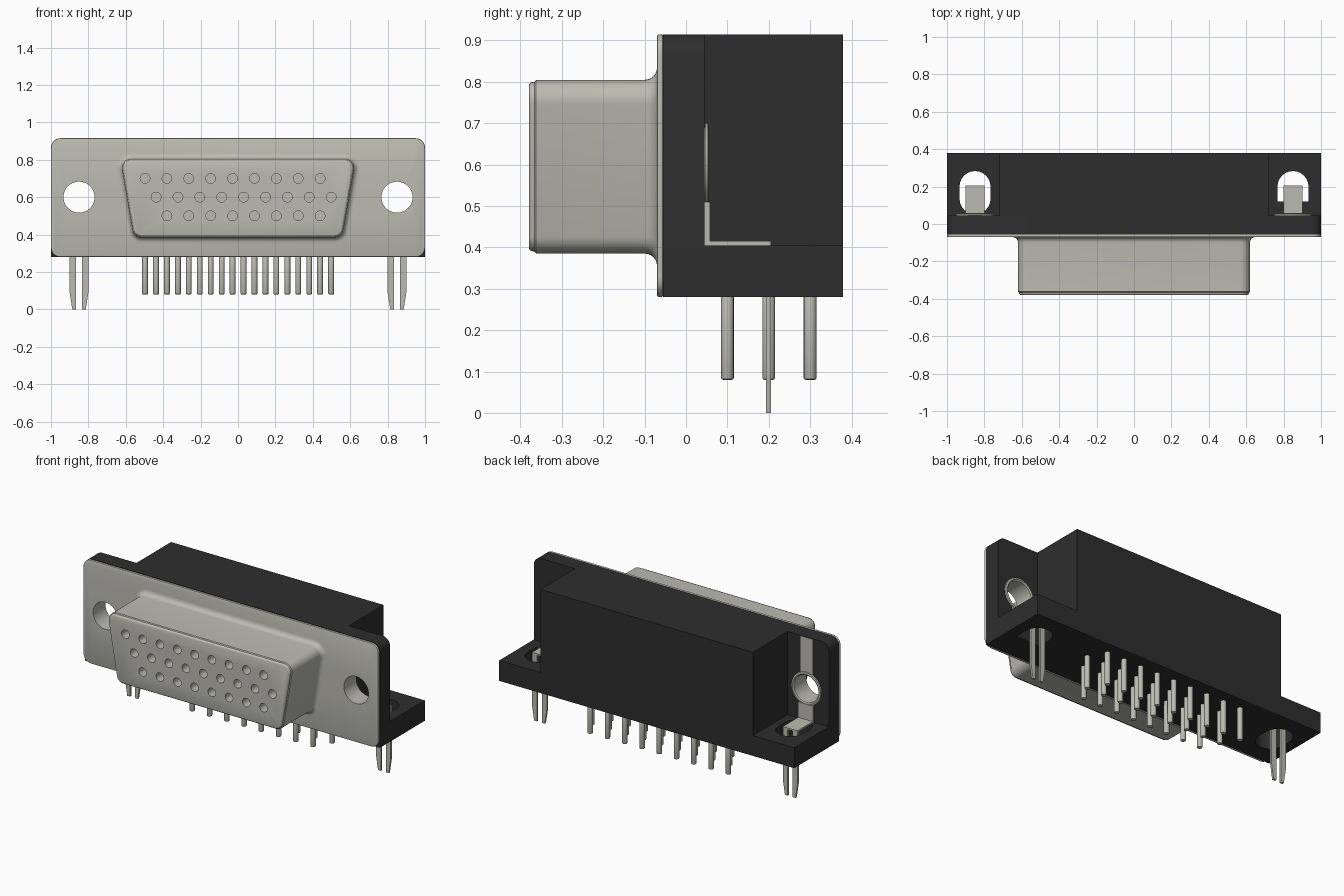
import bpy, bmesh, math
from mathutils import Matrix, Vector

cube = bpy.data.objects.get("Cube")
if cube:
    bpy.data.objects.remove(cube, do_unlink=True)


def material(name, rgb, rough):
    m = bpy.data.materials.new(name)
    m.use_nodes = True
    m.diffuse_color = (*rgb, 1)
    b = m.node_tree.nodes["Principled BSDF"]
    b.inputs["Base Color"].default_value = (*rgb, 1)
    b.inputs["Roughness"].default_value = rough
    return m


METAL = material("warm grey metal", (0.50, 0.50, 0.44), 0.5)
BLACK = material("black plastic", (0.027, 0.027, 0.027), 0.6)


def finish(name, bm, mat):
    bmesh.ops.recalc_face_normals(bm, faces=bm.faces)
    me = bpy.data.meshes.new(name)
    bm.to_mesh(me)
    bm.free()
    ob = bpy.data.objects.new(name, me)
    bpy.context.collection.objects.link(ob)
    me.materials.append(mat)
    return ob


def activate(ob):
    bpy.ops.object.select_all(action='DESELECT')
    ob.select_set(True)
    bpy.context.view_layer.objects.active = ob


def smooth(ob, angle=30):
    activate(ob)
    bpy.ops.object.shade_smooth_by_angle(angle=math.radians(angle))


def bevel(ob, width, segments=2):
    m = ob.modifiers.new("bevel", 'BEVEL')
    m.width, m.segments, m.limit_method = width, segments, 'ANGLE'
    m.angle_limit = math.radians(50)
    activate(ob)
    bpy.ops.object.modifier_apply(modifier=m.name)


def cut(ob, cutter):
    cutter.hide_render = True
    m = ob.modifiers.new("cut", 'BOOLEAN')
    m.operation, m.solver, m.object = 'DIFFERENCE', 'EXACT', cutter
    activate(ob)
    bpy.ops.object.modifier_apply(modifier=m.name)
    bpy.data.objects.remove(cutter, do_unlink=True)


def extrude(name, pts, axis, a, b, mat):
    """Prism from a 2D outline: axis 'y' takes (x, z), axis 'z' takes (x, y)."""
    bm = bmesh.new()
    place = (lambda p, t: (p[0], t, p[1])) if axis == 'y' else (lambda p, t: (p[0], p[1], t))
    r0 = [bm.verts.new(place(p, a)) for p in pts]
    r1 = [bm.verts.new(place(p, b)) for p in pts]
    bm.faces.new(r0)
    bm.faces.new(r1)
    n = len(pts)
    for i in range(n):
        bm.faces.new((r0[i], r0[(i + 1) % n], r1[(i + 1) % n], r1[i]))
    return finish(name, bm, mat)


def rect(x0, x1, y0, y1):
    return [(x0, y0), (x1, y0), (x1, y1), (x0, y1)]


def arc(cx, cy, r, a0, a1, n=8):
    return [(cx + r * math.cos(math.radians(a0 + (a1 - a0) * i / n)),
             cy + r * math.sin(math.radians(a0 + (a1 - a0) * i / n))) for i in range(n + 1)]


def cylinders(name, spots, r, a, b, axis, mat, seg=16):
    """Several equal cylinders in one mesh, from a to b along the axis."""
    bm = bmesh.new()
    for p in spots:
        if axis == 'y':
            mtx = Matrix.Translation((p[0], (a + b) / 2, p[1])) @ Matrix.Rotation(math.pi / 2, 4, 'X')
        else:
            mtx = Matrix.Translation((p[0], p[1], (a + b) / 2))
        bmesh.ops.create_cone(bm, cap_ends=True, segments=seg, radius1=r, radius2=r,
                              depth=b - a, matrix=mtx)
    return finish(name, bm, mat)


TOP, BASE, HX, HZ = 0.915, 0.28, 0.85, 0.6
HOLES = [(-HX, HZ), (HX, HZ)]

# Front mounting plate with rounded corners and screw holes
R = 0.05
outline = (arc(1 - R, TOP - R, R, 0, 90) + arc(R - 1, TOP - R, R, 90, 180)
           + arc(R - 1, BASE + R, R, 180, 270) + arc(1 - R, BASE + R, R, 270, 360))
plate = extrude("front_plate", outline, 'y', -0.07, -0.055, METAL)
bevel(plate, 0.005)
cut(plate, cylinders("plate_cutter", HOLES, 0.083, -0.2, 0.2, 'y', METAL, 40))
smooth(plate)

# Tapered plug shell: rings of an offset rounded trapezoid
def shell_ring(d):
    r = 0.05 + d
    return (arc(0.57, 0.755, r, -10, 90) + arc(-0.57, 0.755, r, 90, 190)
            + arc(-0.515, 0.435, r, 190, 270) + arc(0.515, 0.435, r, 270, 350))


steps = [(-0.06, 0.03)]
for i in range(7):
    t = math.radians(90 - 15 * i)
    steps.append((-0.10 + 0.03 * math.sin(t), 0.03 - 0.03 * math.cos(t)))
steps += [(-0.362, 0), (-0.366, -0.005), (-0.374, -0.006), (-0.378, -0.009), (-0.38, -0.014)]
bm = bmesh.new()
rings = [[bm.verts.new((x, y, z)) for x, z in shell_ring(d)] for y, d in steps]
for a, b in zip(rings, rings[1:]):
    for i in range(len(a)):
        j = (i + 1) % len(a)
        bm.faces.new((a[i], a[j], b[j], b[i]))
bm.faces.new(rings[0])
bm.faces.new(rings[-1])
shell = finish("plug_shell", bm, METAL)

# Three staggered rows of contacts: start x, count, socket height, pin depth
P = 0.117
ROWS = [(-0.497, 9, 0.7, 0.3), (-0.438, 9, 0.6, 0.2), (-0.38, 8, 0.5, 0.1)]
sockets = [(x + P * i, z) for x, n, z, y in ROWS for i in range(n)]
cut(shell, cylinders("socket_cutter", sockets, 0.026, -0.5, -0.32, 'y', METAL, 20))
smooth(shell, 40)

# Solder pins under the housing
pins = cylinders("solder_pins", [(x + P * i, y) for x, n, z, y in ROWS for i in range(n)],
                 0.0155, 0.08, 0.30, 'z', METAL)
bevel(pins, 0.005)
smooth(pins)

# Housing: flange behind the plate (square lower corners) and the main block
flange_pts = ([(-1, BASE), (1, BASE)] + arc(1 - R, TOP - R, R, 0, 90)
              + arc(R - 1, TOP - R, R, 90, 180))
flange = extrude("housing_flange", flange_pts, 'y', -0.055, 0.045, BLACK)
cut(flange, cylinders("flange_cutter", HOLES, 0.092, -0.2, 0.2, 'y', BLACK, 40))
smooth(flange)
extrude("housing_block", rect(-0.72, 0.72, 0.045, 0.38), 'z', BASE, TOP, BLACK)

for side, s in (("left", 1), ("right", -1)):
    # Foot with a slot for the board lock
    x0, x1 = sorted((s * 0.72, s))
    foot = extrude(side + "_foot", rect(x0, x1, 0.045, 0.38), 'z', BASE, 0.405, BLACK)
    cx, r = s * HX, 0.083
    front = [(cx - r, 0.12), (cx + r, 0.12)] if s > 0 else arc(cx, 0.135, r, 180, 360, 12)
    slot = front + arc(cx, 0.2, r, 0, 180, 12)
    cut(foot, extrude("slot_cutter", slot, 'z', 0.2, 0.5, BLACK))
    smooth(foot)

    # Metal sleeve through the screw hole, flared at the back
    bm = bmesh.new()
    prof = [(-0.058, 0.083), (-0.058, 0.091), (0.046, 0.091), (0.046, 0.102),
            (0.053, 0.100), (0.055, 0.09), (0.05, 0.083)]
    loops = [[bm.verts.new((cx + rr * math.cos(k * math.pi / 20), y, HZ + rr * math.sin(k * math.pi / 20)))
              for k in range(40)] for y, rr in prof]
    for a, b in zip(loops, loops[1:] + loops[:1]):
        for k in range(40):
            bm.faces.new((a[k], a[(k + 1) % 40], b[(k + 1) % 40], b[k]))
    smooth(finish(side + "_screw_sleeve", bm, METAL))

    # Board lock: upright strip, flat tab and two pointed legs
    w = 0.05
    extrude(side + "_lock_strip", rect(cx - w, cx + w, 0.405, 0.51), 'y', 0.045, 0.058, METAL)
    extrude(side + "_lock_tab", rect(cx - w, cx + w, 0.05, 0.205), 'z', 0.405, 0.415, METAL)
    for leg, m in (("outer", 1), ("inner", -1)):
        o, i = cx + m * s * 0.05, cx + m * s * 0.017
        tip = o - m * s * 0.014
        extrude(f"{side}_lock_{leg}_leg",
                [(o, 0.41), (o, 0.09), (tip, 0.0), (i, 0.0), (i, 0.41)],
                'y', 0.193, 0.205, METAL)

# Inlaid strip above the right sleeve
extrude("right_upper_strip", rect(-0.89, -0.81, 0.69, 0.912), 'y', 0.04, 0.047, METAL)
